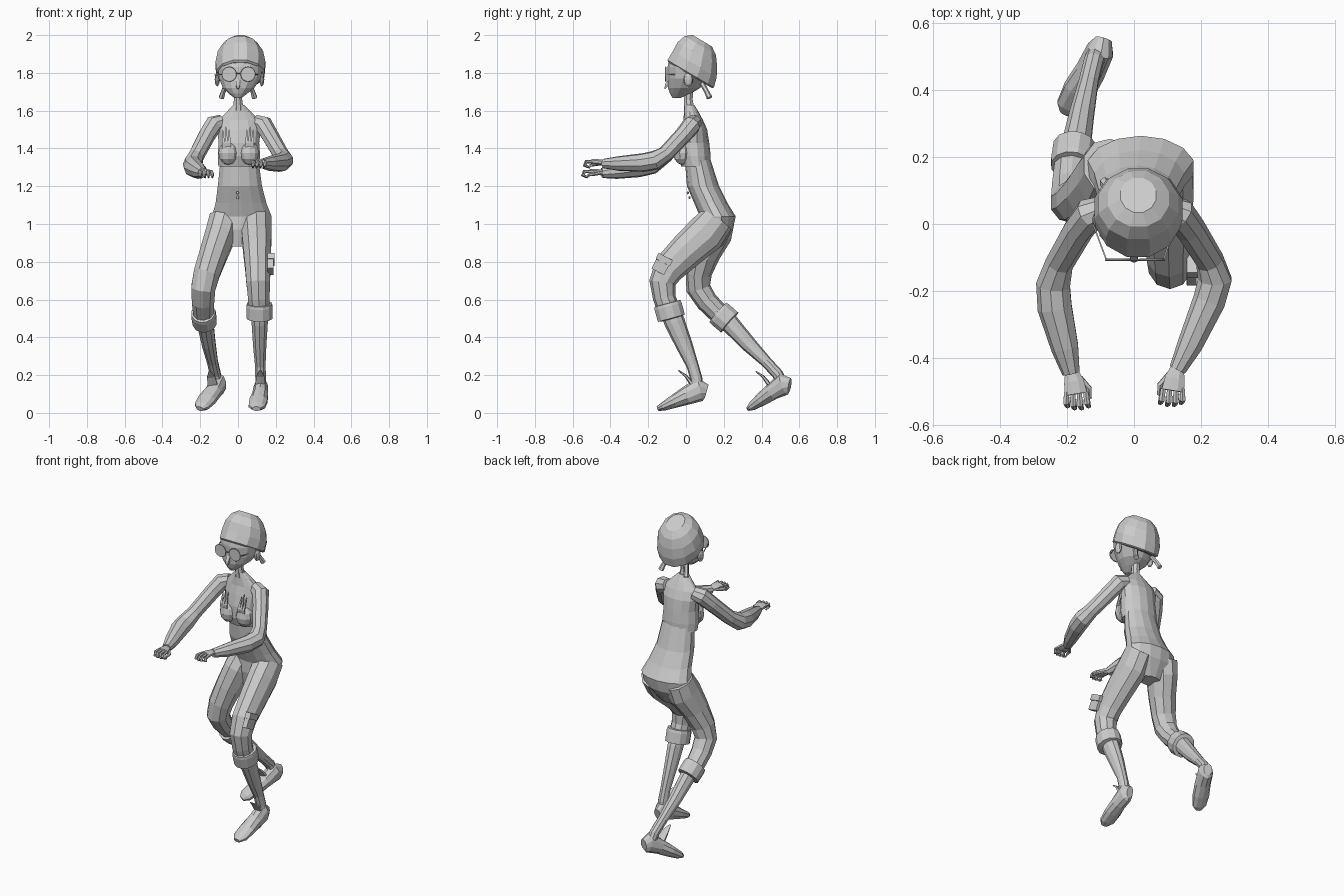
import bpy, bmesh, math
from mathutils import Vector


def loft(name, rings, sides=10, up=None):
    """Skin rings (x, y, z, half width, half depth); rings follow the path or a fixed axis."""
    bm = bmesh.new()
    pts = [Vector(r[:3]) for r in rings]
    loops = []
    for i, r in enumerate(rings):
        t = Vector(up) if up else pts[min(i + 1, len(pts) - 1)] - pts[max(i - 1, 0)]
        t.normalize()
        s = Vector((1, 0, 0))
        s = (s - t * t.dot(s)).normalized()
        u = t.cross(s)
        ra, rb = r[3], r[-1]
        loops.append([bm.verts.new(pts[i] + s * ra * math.cos(a) + u * rb * math.sin(a))
                      for a in (2 * math.pi * (k + .5) / sides for k in range(sides))])
    for a, b in zip(loops, loops[1:]):
        for k in range(sides):
            n = (k + 1) % sides
            bm.faces.new((a[k], a[n], b[n], b[k]))
    bm.faces.new(loops[0][::-1])
    bm.faces.new(loops[-1])
    bmesh.ops.recalc_face_normals(bm, faces=bm.faces)
    me = bpy.data.meshes.new(name)
    bm.to_mesh(me)
    bm.free()
    ob = bpy.data.objects.new(name, me)
    bpy.context.collection.objects.link(ob)
    return ob


def ball(name, loc, scale, rot=(0, 0, 0)):
    bpy.ops.mesh.primitive_uv_sphere_add(segments=10, ring_count=6, location=loc, rotation=rot)
    ob = bpy.context.object
    ob.name, ob.scale = name, scale
    return ob


UP = (0, 0, 1)

# Torso: bare midriff and hips, then the overhanging short top
loft("hips_and_waist", [
    (0, .14, .88, .07, .05), (.01, .16, .97, .155, .088), (.02, .168, 1.04, .162, .095),
    (.016, .132, 1.11, .138, .088), (.01, .09, 1.2, .12, .085), (.008, .062, 1.34, .103, .068)], 14, UP)
loft("short_top", [
    (.005, .053, 1.305, .112, .078), (.005, .043, 1.36, .115, .088), (.005, .04, 1.43, .11, .083),
    (.005, .042, 1.5, .118, .07), (.005, .038, 1.55, .11, .052), (.005, .028, 1.595, .065, .038),
    (.003, .018, 1.63, .03, .027)], 14, UP)
loft("neck", [(.003, .018, 1.6, .03, .03), (0, .012, 1.66, .024, .025), (0, .015, 1.73, .026, .028)], 8, UP)
for s in (-1, 1):
    ball("bust", (.004 + s * .056, -.018, 1.375), (.054, .05, .062))
    # Loose tips lying over the chest
    for k in range(3):
        x = s * (.045 + .016 * k)
        loft("chest_tip", [(x * .95, -.045, 1.36, .012, .006), (x, -.055, 1.43, .011, .006),
                           (x * 1.05, -.03, 1.5 + .015 * (k % 2), .002, .002)], 4)
for z in (1.14, 1.165):
    ball("navel_button", (-.002, .008 + (1.17 - z) * .35, z), (.008, .006, .008))

# Legs
loft("front_leg", [
    (.095, .17, 1.03, .085, .09), (.098, .105, .95, .083, .105), (.102, .0, .855, .077, .095),
    (.105, -.09, .765, .07, .085), (.107, -.125, .69, .066, .07), (.11, -.115, .61, .06, .06),
    (.112, -.09, .54, .058, .06)], 10)
loft("front_calf", [
    (.112, -.095, .56, .046, .05), (.115, -.06, .48, .045, .055), (.115, -.01, .36, .037, .045),
    (.118, .035, .25, .029, .032), (.12, .055, .18, .03, .032), (.12, .06, .12, .03, .032)], 10)
loft("rear_leg", [
    (-.07, .17, 1.03, .085, .09), (-.09, .14, .95, .085, .105), (-.13, .095, .84, .078, .085),
    (-.165, .067, .74, .073, .07), (-.184, .065, .66, .067, .065), (-.185, .11, .59, .062, .058),
    (-.183, .175, .525, .056, .055)], 10)
loft("rear_calf", [
    (-.183, .165, .54, .045, .05), (-.172, .235, .47, .045, .05), (-.155, .33, .365, .038, .042),
    (-.135, .425, .27, .03, .03), (-.12, .485, .205, .03, .03), (-.112, .505, .16, .03, .03)], 10)

# Rolled trouser cuffs
for name, c, d, w in (("front_cuff", (.114, -.088, .54), (0, .26, -.966), .07),
                      ("rear_cuff", (-.18, .2, .505), (.1, .75, -.65), .066)):
    c, d = Vector(c), Vector(d).normalized()
    loft(name, [(*(c + d * o), w + g, w + g + .006) for o, g in
                ((-.042, -.018), (-.04, -.002), (-.024, .001), (.04, 0), (.044, -.022))], 12, d)

# Shoes with pointed tongues
loft("front_shoe", [
    (.122, .11, .115, .022, .035), (.122, .075, .125, .04, .063), (.117, .005, .092, .044, .05),
    (.108, -.06, .062, .05, .036), (.1, -.12, .034, .046, .023), (.097, -.15, .022, .022, .013)], 10)
loft("rear_shoe", [
    (-.09, .55, .148, .026, .036), (-.1, .518, .153, .042, .06), (-.13, .455, .112, .046, .045),
    (-.163, .4, .072, .05, .036), (-.192, .35, .036, .042, .024), (-.203, .33, .022, .02, .013)], 10)
for x, y, z, dx in ((.118, .02, .17, 0), (-.135, .43, .165, -.015)):
    loft("shoe_tongue", [(x, y + .01, z - .015, .03, .012), (x + dx / 2, y - .02, z + .025, .025, .008),
                         (x + dx, y - .06, z + .055, .006, .003)], 6)

# Thigh pouch and flap
for name, loc, size in (("pouch", (.172, -.13, .785), (.03, .075, .085)),
                        ("pouch_flap", (.175, -.115, .812), (.036, .085, .035))):
    bpy.ops.mesh.primitive_cube_add(size=1, location=loc, rotation=(math.radians(-28), 0, 0))
    ob = bpy.context.object
    ob.name, ob.scale = name, size
    bev = ob.modifiers.new("soft_edge", "BEVEL")
    bev.width, bev.segments = .01, 1

# Arms: slim upper arm into a fuller forearm sleeve
loft("left_view_arm", [
    (-.085, .045, 1.54, .04), (-.13, .03, 1.525, .05), (-.165, -.015, 1.47, .046), (-.222, -.115, 1.36, .043),
    (-.24, -.18, 1.315, .052), (-.235, -.25, 1.3, .053), (-.205, -.37, 1.28, .042),
    (-.187, -.445, 1.27, .027)], 9)
loft("right_view_arm", [
    (.09, .045, 1.54, .04), (.135, .03, 1.525, .05), (.168, -.015, 1.47, .046), (.226, -.11, 1.37, .043),
    (.242, -.165, 1.337, .052), (.225, -.23, 1.325, .05), (.168, -.36, 1.32, .039),
    (.13, -.435, 1.32, .026)], 9)

# Half-closed hands, mirrored by the sign s
for s, wrist in ((-1, Vector((-.187, -.435, 1.27))), (1, Vector((.13, -.425, 1.322)))):
    def at(x, y, z):
        return tuple(wrist + Vector((-s * x, y, z)))
    loft("palm", [(*at(0, 0, 0), .02, .016), (*at(.008, -.035, .006), .032, .016),
                  (*at(.014, -.072, .008), .036, .015)], 8)
    for k in range(4):
        x = -.014 + .019 * k
        reach = -.108 - .009 * (1 - abs(k - 1.5) / 1.5)
        loft("finger", [(*at(x, -.066, .008), .009), (*at(x * 1.1, reach + .008, .008), .009),
                        (*at(x * 1.1 + .004, reach, -.012), .008),
                        (*at(x + .008, reach + .025, -.024), .005)], 6)
    loft("thumb", [(*at(.025, -.025, 0), .011), (*at(.052, -.055, -.006), .01),
                   (*at(.056, -.085, -.012), .006)], 6)

# Head, tilted bobbed hair, face
loft("head", [
    (0, -.05, 1.668, .02, .022), (0, -.03, 1.69, .05, .055), (.003, -.01, 1.72, .085, .085),
    (.01, .008, 1.77, .113, .105), (.012, .015, 1.83, .122, .113), (.012, .02, 1.89, .11, .105),
    (.012, .03, 1.95, .06, .06)], 14, UP)
loft("hair", [
    (.012, .022, 1.788, .122, .138), (.012, .025, 1.795, .132, .148), (.013, .046, 1.845, .136, .14),
    (.013, .06, 1.9, .124, .126), (.013, .075, 1.945, .094, .1), (.013, .086, 1.97, .055, .062)],
    12, (0, .51, .86))
loft("nose", [(0, -.085, 1.765, .012, .012), (0, -.102, 1.735, .016, .014), (0, -.112, 1.715, .004, .004)], 4)
for s in (-1, 1):
    ball("ear", (.008 + s * .118, .012, 1.765), (.014, .025, .036))
    loft("hair_tuft", [(s * .06, .085, 1.745, .014), (s * .078, .11, 1.7, .013),
                       (s * .088, .125, 1.668, .016)], 6)
    x = .003 + s * .05
    z = 1.793
    bpy.ops.mesh.primitive_cylinder_add(vertices=20, radius=.037, depth=.006, location=(x, -.106, z),
                                        rotation=(math.pi / 2, 0, 0))
    bpy.context.object.name = "lens"
    bpy.ops.mesh.primitive_torus_add(major_segments=20, minor_segments=5, major_radius=.037,
                                     minor_radius=.003, location=(x, -.107, z), rotation=(math.pi / 2, 0, 0))
    bpy.context.object.name = "lens_rim"
    loft("glasses_arm", [(x + s * .036, -.105, z, .003), (s * .122, .0, z - .005, .003)], 4)
loft("glasses_bridge", [(-.014, -.107, 1.797, .003), (.018, -.107, 1.797, .003)], 4, (1, .01, 0.01))
